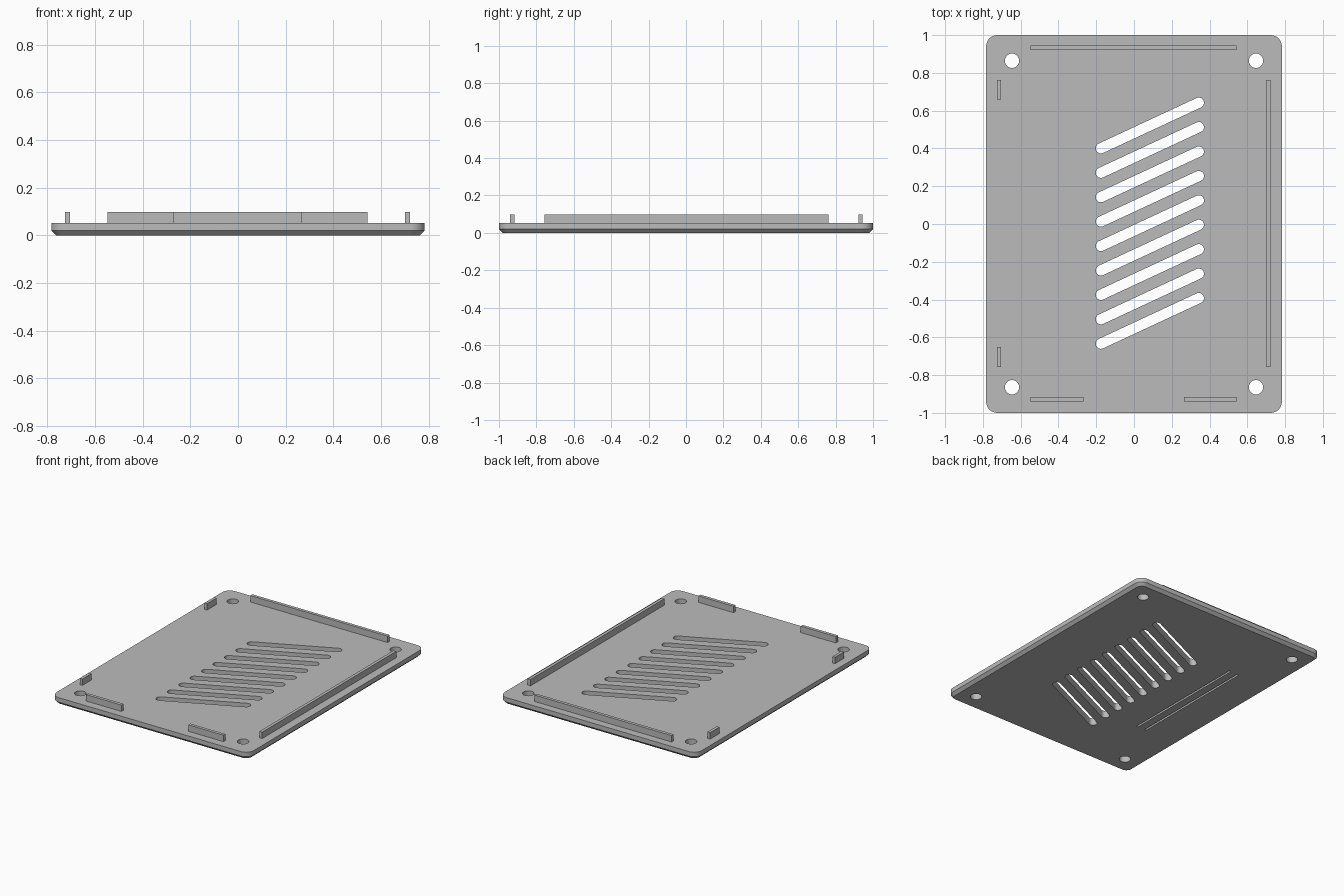
import bpy, bmesh, math

if "Cube" in bpy.data.objects:
    bpy.data.objects.remove(bpy.data.objects["Cube"])

grey = bpy.data.materials.new("grey_plastic")
grey.diffuse_color = (0.50, 0.50, 0.50, 1)
grey.use_nodes = True
grey.node_tree.nodes["Principled BSDF"].inputs["Base Color"].default_value = grey.diffuse_color

HX, HY = 0.783, 1.0           # plate half sizes
PLATE_TOP, RIB_TOP = 0.052, 0.098
CHAMFER, CORNER = 0.02, 0.06


def rounded_rect(hx, hy, r, steps=8):
    pts = []
    for k, (sx, sy) in enumerate([(1, 1), (-1, 1), (-1, -1), (1, -1)]):
        for i in range(steps + 1):
            a = math.pi / 2 * (k + i / steps)
            pts.append((sx * (hx - r) + r * math.cos(a), sy * (hy - r) + r * math.sin(a)))
    return pts


def capsule(a, b, r, steps=10):
    """Outline of a slot between two end centres."""
    ang = math.atan2(b[1] - a[1], b[0] - a[0])
    pts = []
    for c, start in ((b, ang - math.pi / 2), (a, ang + math.pi / 2)):
        for i in range(steps + 1):
            t = start + math.pi * i / steps
            pts.append((c[0] + r * math.cos(t), c[1] + r * math.sin(t)))
    return pts


def loft(bm, layers):
    """Closed solid through stacked outlines given as (points, z)."""
    rings = [[bm.verts.new((x, y, z)) for x, y in pts] for pts, z in layers]
    for lo, hi in zip(rings, rings[1:]):
        n = len(lo)
        for i in range(n):
            j = (i + 1) % n
            bm.faces.new((lo[i], lo[j], hi[j], hi[i]))
    bm.faces.new(rings[0][::-1])
    bm.faces.new(rings[-1])


def box_outline(x0, x1, y0, y1):
    return [(x0, y0), (x1, y0), (x1, y1), (x0, y1)]


def make_object(name, bm):
    mesh = bpy.data.meshes.new(name)
    bm.to_mesh(mesh)
    bm.free()
    mesh.materials.append(grey)
    obj = bpy.data.objects.new(name, mesh)
    bpy.context.collection.objects.link(obj)
    return obj


# Base plate with a chamfered lower edge
bm = bmesh.new()
loft(bm, [(rounded_rect(HX - CHAMFER, HY - CHAMFER, CORNER - CHAMFER), 0),
          (rounded_rect(HX, HY, CORNER), CHAMFER),
          (rounded_rect(HX, HY, CORNER), PLATE_TOP)])
plate = make_object("base_plate", bm)

# Cutter: vent slots, screw holes and underside grooves
bm = bmesh.new()
for i in range(9):
    y = 0.401 - 0.1293 * i
    slot = capsule((-0.175, y), (0.343, y + 0.241), 0.0275)
    loft(bm, [(slot, -0.1), (slot, 0.2)])
for sx in (-1, 1):
    for sy in (-1, 1):
        hole = [(sx * 0.646 + 0.038 * math.cos(math.tau * i / 32),
                 sy * 0.864 + 0.038 * math.sin(math.tau * i / 32)) for i in range(32)]
        loft(bm, [(hole, -0.1), (hole, 0.2)])
for x in (-0.43, -0.50):
    groove = box_outline(x - 0.007, x + 0.007, -0.48, 0.48)
    loft(bm, [(groove, -0.1), (groove, 0.02)])
cutter = make_object("opening_cutter", bm)
cutter.hide_render = True

mod = plate.modifiers.new("openings", 'BOOLEAN')
mod.operation = 'DIFFERENCE'
mod.solver = 'EXACT'
mod.object = cutter
bpy.context.view_layer.objects.active = plate
plate.select_set(True)
bpy.ops.object.modifier_apply(modifier=mod.name)
bpy.data.objects.remove(cutter)
bpy.ops.object.shade_smooth_by_angle(angle=math.radians(30))

# Locating ribs standing on the plate
ribs = {
    "back_rib": (-0.547, 0.543, 0.921, 0.944),
    "right_rib": (0.700, 0.722, -0.757, 0.763),
    "left_back_rib": (-0.726, -0.705, 0.658, 0.763),
    "left_front_rib": (-0.726, -0.705, -0.757, -0.652),
    "front_left_rib": (-0.547, -0.268, -0.940, -0.917),
    "front_right_rib": (0.264, 0.543, -0.940, -0.917),
}
for name, rect in ribs.items():
    bm = bmesh.new()
    outline = box_outline(*rect)
    loft(bm, [(outline, PLATE_TOP - 0.005), (outline, RIB_TOP)])
    make_object(name, bm)
